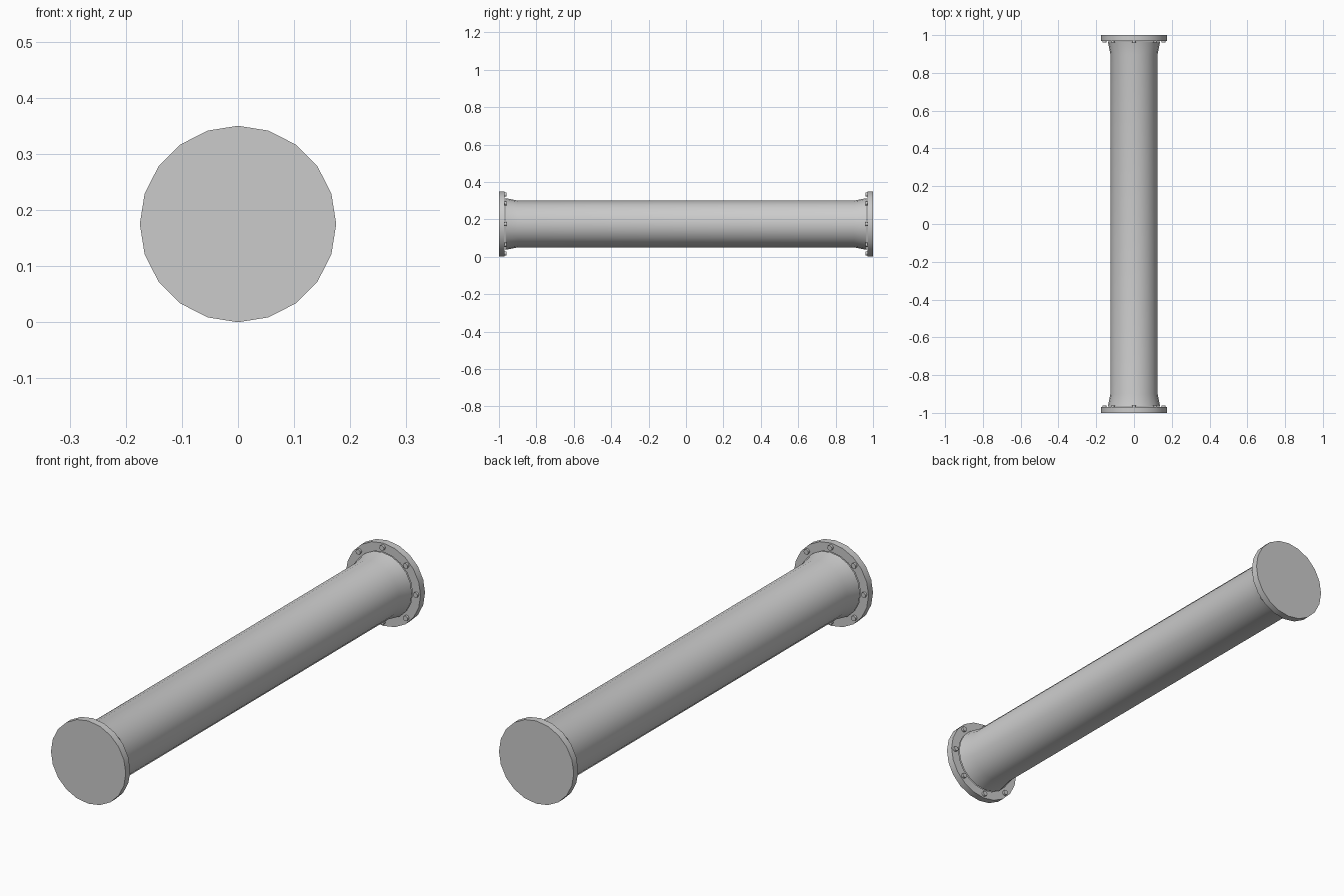
import bpy
import bmesh
from math import sin, cos, pi

if "Cube" in bpy.data.objects:
    bpy.data.objects.remove(bpy.data.objects["Cube"])

SIDES = 20
CENTRE_Z = 0.175


def finish(bm, name, angle=0.5):
    bmesh.ops.recalc_face_normals(bm, faces=bm.faces)
    mesh = bpy.data.meshes.new(name)
    bm.to_mesh(mesh)
    bm.free()
    obj = bpy.data.objects.new(name, mesh)
    bpy.context.collection.objects.link(obj)
    bpy.ops.object.select_all(action='DESELECT')
    bpy.context.view_layer.objects.active = obj
    obj.select_set(True)
    bpy.ops.object.shade_smooth_by_angle(angle=angle)
    return obj


def lathe(name, profile, closed=False, x=0.0, z=CENTRE_Z, sides=SIDES, caps=True, angle=0.5):
    """Revolve (y, radius) points around an axis parallel to y."""
    bm = bmesh.new()
    rings = [[bm.verts.new((x + r * sin(2 * pi * i / sides), y,
                            z + r * cos(2 * pi * i / sides)))
              for i in range(sides)] for y, r in profile]
    pairs = list(zip(rings, rings[1:]))
    if closed:
        pairs.append((rings[-1], rings[0]))
    for a, b in pairs:
        for i in range(sides):
            j = (i + 1) % sides
            bm.faces.new((a[i], a[j], b[j], b[i]))
    if caps and not closed:
        bm.faces.new(rings[0])
        bm.faces.new(rings[-1])
    return finish(bm, name, angle)


# Pipe with flared necks
lathe("pipe", [(-0.965, 0.138), (-0.9, 0.125), (0.9, 0.125), (0.965, 0.138)], caps=False)

# Slightly darker end discs
dark = bpy.data.materials.new("dark_grey")
dark.diffuse_color = (0.62, 0.62, 0.62, 1)
dark.use_nodes = True
dark.node_tree.nodes["Principled BSDF"].inputs["Base Color"].default_value = dark.diffuse_color

for side, label in ((-1, "front"), (1, "back")):
    # Flange ring
    lathe(f"{label}_flange",
          [(side * 1.0, 0.138), (side * 1.0, 0.175),
           (side * 0.97, 0.175), (side * 0.97, 0.137)], caps=False)

    # Closed end of the pipe, flush with the flange
    bm = bmesh.new()
    bm.faces.new([bm.verts.new((0.138 * sin(2 * pi * i / SIDES), side * 1.0,
                                CENTRE_Z + 0.138 * cos(2 * pi * i / SIDES)))
                  for i in range(SIDES)])
    bm.normal_update()
    if bm.faces[:] and bm.faces[:][0].normal.y * side < 0:
        bmesh.ops.reverse_faces(bm, faces=bm.faces[:])
    mesh = bpy.data.meshes.new(f"{label}_end_disc")
    bm.to_mesh(mesh)
    bm.free()
    mesh.materials.append(dark)
    bpy.context.collection.objects.link(bpy.data.objects.new(f"{label}_end_disc", mesh))

    # Bolt heads on the inner face of the flange
    for k in range(8):
        a = k * pi / 4
        lathe(f"{label}_bolt_{k + 1}", [(side * 0.972, 0.011), (side * 0.96, 0.011)],
              x=0.157 * sin(a), z=CENTRE_Z + 0.157 * cos(a), sides=8, angle=0.9)
